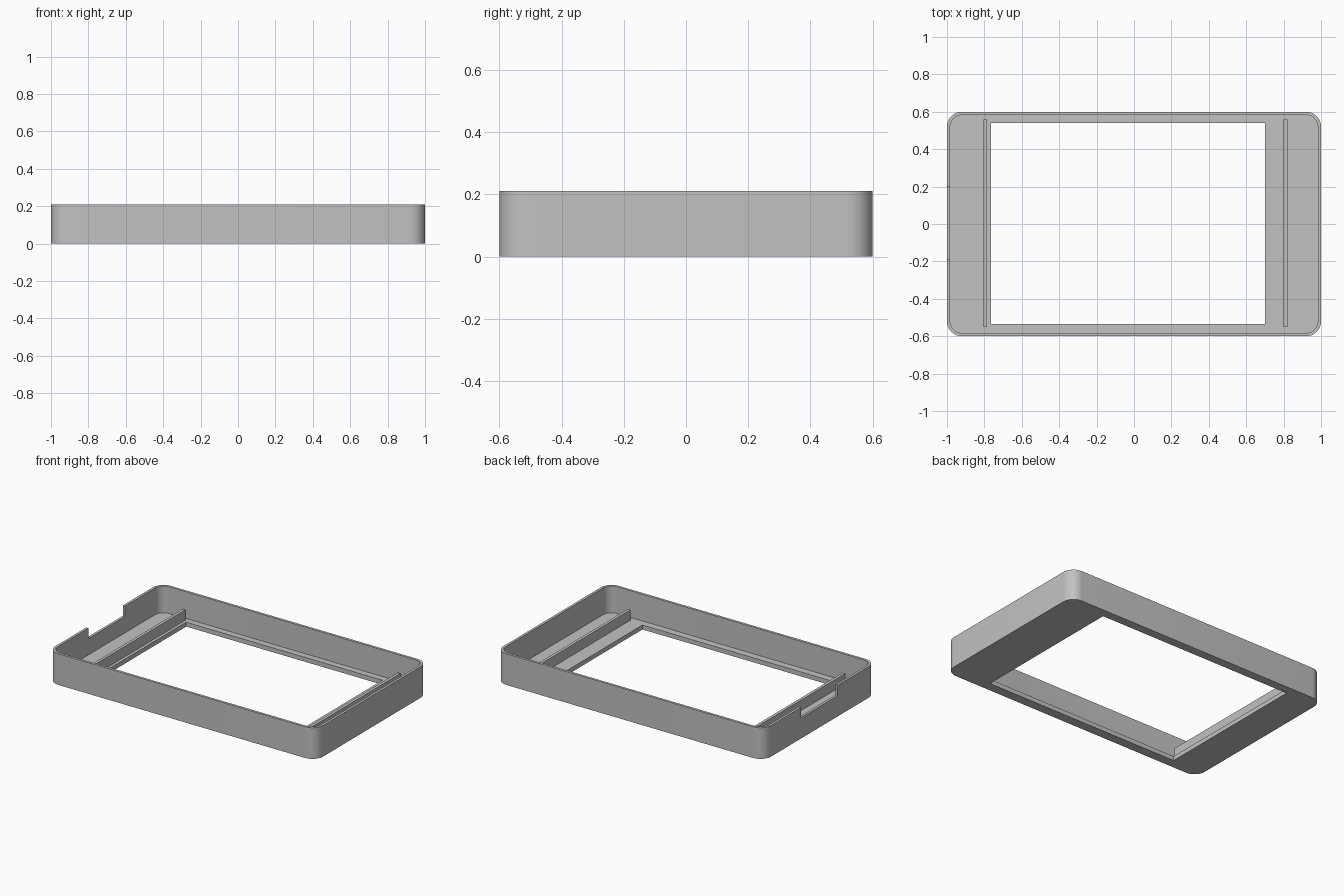
import bpy
import bmesh
import math

old = bpy.data.objects.get("Cube")
if old:
    bpy.data.objects.remove(old, do_unlink=True)

grey = bpy.data.materials.new("plain grey")
grey.use_nodes = True
colour = (0.54, 0.54, 0.54, 1)
grey.diffuse_color = colour
grey.node_tree.nodes["Principled BSDF"].inputs["Base Color"].default_value = colour


def block(name, x, y, z, radius=0):
    """Box between three (low, high) ranges, with optional rounded upright corners."""
    bm = bmesh.new()
    bmesh.ops.create_cube(bm, size=1)
    for v in bm.verts:
        v.co = [(lo + hi) / 2 + c * (hi - lo) for c, (lo, hi) in zip(v.co, (x, y, z))]
    if radius:
        upright = [e for e in bm.edges
                   if abs(e.verts[0].co.z - e.verts[1].co.z) > 0.01]
        bmesh.ops.bevel(bm, geom=upright, offset=radius, segments=10,
                        profile=0.5, affect='EDGES')
    mesh = bpy.data.meshes.new(name)
    bm.to_mesh(mesh)
    bm.free()
    mesh.materials.append(grey)
    obj = bpy.data.objects.new(name, mesh)
    bpy.context.collection.objects.link(obj)
    return obj


def cut(target, cutter):
    """Subtract the cutter, then discard it."""
    cutter.hide_render = True
    mod = target.modifiers.new("cut", 'BOOLEAN')
    mod.operation = 'DIFFERENCE'
    mod.solver = 'EXACT'
    mod.object = cutter
    bpy.context.view_layer.objects.active = target
    bpy.ops.object.modifier_apply(modifier=mod.name)
    bpy.data.objects.remove(cutter, do_unlink=True)


FLOOR, TOP, WALL = 0.03, 0.21, 0.017

# Tray shell with rounded corners
shell = block("tray_shell", (-1, 1), (-0.6, 0.6), (0, TOP), 0.08)
cut(shell, block("cavity", (WALL - 1, 1 - WALL), (WALL - 0.6, 0.6 - WALL),
                 (FLOOR, 0.4), 0.08 - WALL))
# Window through the floor
cut(shell, block("window", (-0.765, 0.7), (-0.535, 0.54), (-0.1, 0.1)))
# Notch in the rim of one short wall
cut(shell, block("notch", (-1.1, -0.9), (-0.19, 0.2), (0.14, 0.4)))

# Upright ribs beside the window
for name, x in (("right_rib", -0.805), ("left_rib", 0.8)):
    block(name, (x, x + 0.02), (-0.55, 0.56), (FLOOR - 0.005, 0.1))

# Smooth the rounded corners, keep other edges sharp
bpy.ops.object.select_all(action='DESELECT')
shell.select_set(True)
bpy.context.view_layer.objects.active = shell
bpy.ops.object.shade_smooth_by_angle(angle=math.radians(30))
